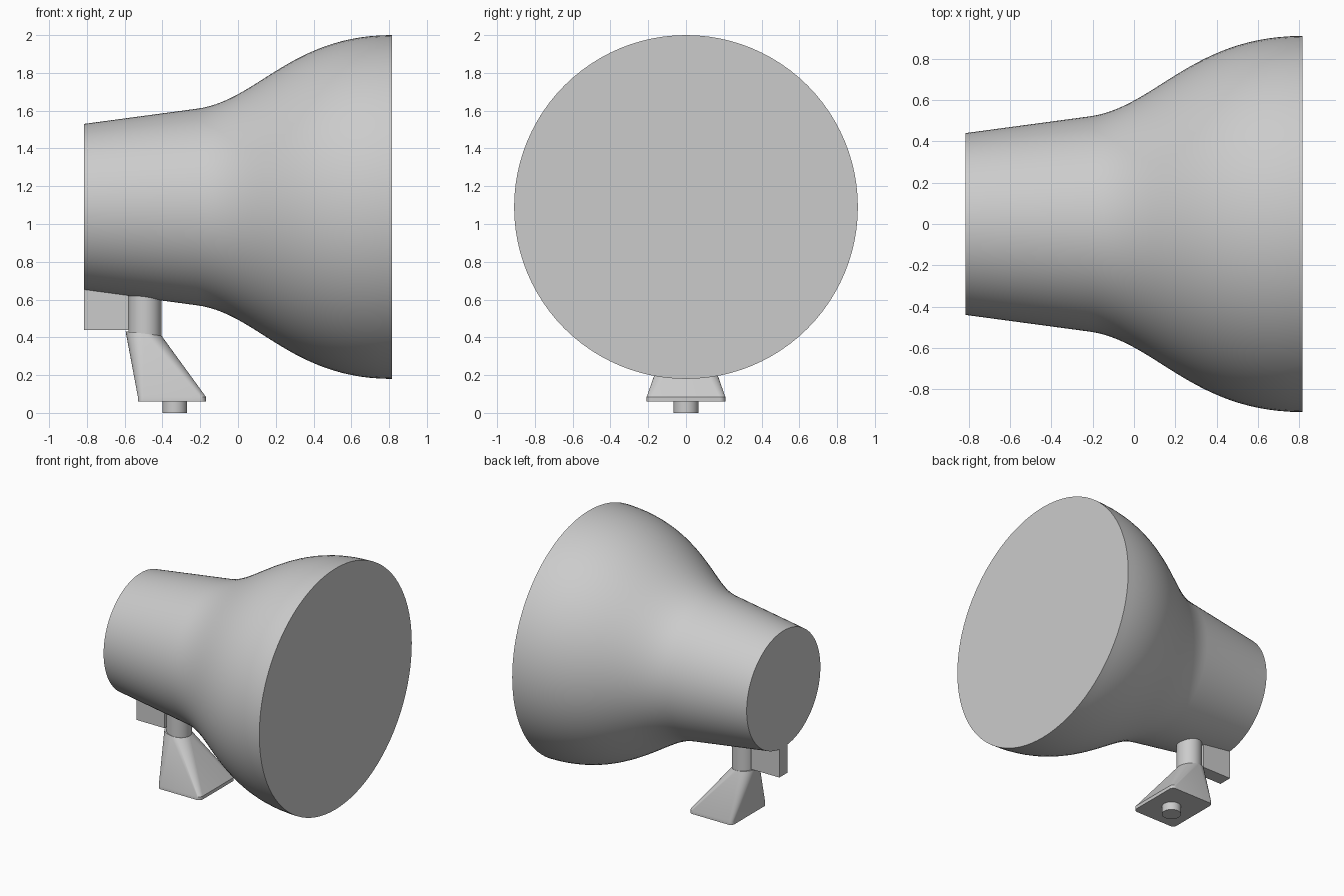
import bpy, bmesh
from math import sin, cos, pi, radians
from mathutils import Vector, Matrix
from mathutils.geometry import interpolate_bezier

cube = bpy.data.objects.get("Cube")
if cube:
    bpy.data.objects.remove(cube)

grey = bpy.data.materials.new("light_grey")
grey.use_nodes = True
colour = (0.6, 0.6, 0.6, 1)
grey.diffuse_color = colour
grey.node_tree.nodes["Principled BSDF"].inputs["Base Color"].default_value = colour


def finish(name, bm, angle=30):
    bmesh.ops.recalc_face_normals(bm, faces=bm.faces)
    mesh = bpy.data.meshes.new(name)
    bm.to_mesh(mesh)
    bm.free()
    mesh.materials.append(grey)
    ob = bpy.data.objects.new(name, mesh)
    bpy.context.collection.objects.link(ob)
    bpy.ops.object.select_all(action='DESELECT')
    ob.select_set(True)
    bpy.context.view_layer.objects.active = ob
    bpy.ops.object.shade_smooth_by_angle(angle=radians(angle))
    return ob


def loft(name, rings):
    """Skin closed rings of equal point count and cap both ends."""
    bm = bmesh.new()
    loops = [[bm.verts.new(p) for p in ring] for ring in rings]
    n = len(loops[0])
    for a, b in zip(loops, loops[1:]):
        for i in range(n):
            j = (i + 1) % n
            bm.faces.new((a[i], a[j], b[j], b[i]))
    bm.faces.new(loops[0])
    bm.faces.new(loops[-1])
    return finish(name, bm)


def cylinder(name, x, radius, z0, z1):
    bm = bmesh.new()
    bmesh.ops.create_cone(bm, cap_ends=True, segments=40, radius1=radius, radius2=radius,
                          depth=z1 - z0, matrix=Matrix.Translation((x, 0, (z0 + z1) / 2)))
    return finish(name, bm)


# Lamp housing: straight tapered rear flowing into a flared bell
AXIS_Z = 1.09
flare = interpolate_bezier(Vector((-0.22, 0.52)), Vector((0.1, 0.56)),
                           Vector((0.28, 0.91)), Vector((0.815, 0.91)), 28)
profile = [Vector((-0.815, 0.44))] + list(flare)
SEG = 96
loft("housing", [[(p.x, p.y * cos(2 * pi * i / SEG), AXIS_Z + p.y * sin(2 * pi * i / SEG))
                  for i in range(SEG)] for p in profile])

# Rear block under the housing
bm = bmesh.new()
bmesh.ops.create_cube(bm, size=1, matrix=Matrix.Translation((-0.6975, 0, 0.57))
                      @ Matrix.Diagonal((0.235, 0.1, 0.26, 1)))
finish("rear_block", bm)

# Stem and bottom peg
cylinder("stem", -0.4925, 0.0875, 0.39, 0.66)
cylinder("peg", -0.335, 0.066, 0, 0.07)


def rounded_ring(x, half_x, half_y, corner, z, tilt=0):
    """Rounded rectangle; a circle when the corner equals the half sizes."""
    ring = []
    for quarter, (sx, sy) in enumerate(((1, 1), (-1, 1), (-1, -1), (1, -1))):
        for k in range(9):
            a = (quarter + k / 8) * pi / 2
            dx = sx * (half_x - corner) + corner * cos(a)
            dy = sy * (half_y - corner) + corner * sin(a)
            ring.append((x + dx, dy, z - tilt * dx))
    return ring


# Foot: round neck blending into a rectangular base with a thin rim
loft("foot", [rounded_ring(-0.35, 0.18, 0.208, 0.03, 0.06),
              rounded_ring(-0.35, 0.18, 0.208, 0.03, 0.085),
              rounded_ring(-0.5, 0.095, 0.09, 0.0899, 0.42, 0.12)])
